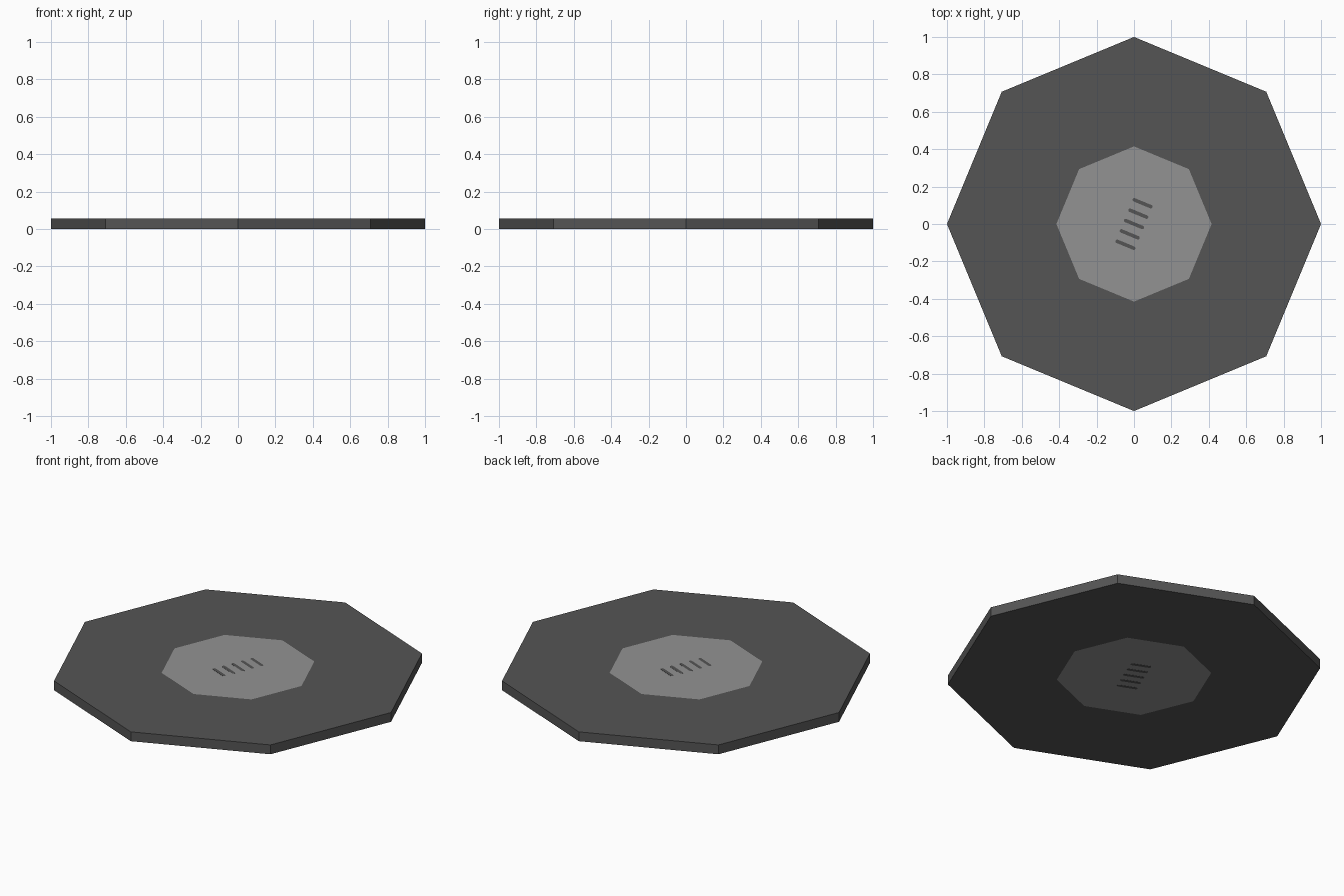
import bpy, bmesh
from math import cos, sin, pi, radians
from mathutils import Matrix, Vector

if "Cube" in bpy.data.objects:
    bpy.data.objects.remove(bpy.data.objects["Cube"])

H = 0.055      # plate thickness
R_OUT, R_IN = 1.0, 0.415
TILT = radians(-22.5)


def material(name, v):
    m = bpy.data.materials.new(name)
    m.diffuse_color = (v, v, v, 1)
    m.use_nodes = True
    m.node_tree.nodes["Principled BSDF"].inputs["Base Color"].default_value = m.diffuse_color
    return m


dark = material("dark_grey", 0.09)
light = material("mid_grey", 0.29)


def finish(name, bm, mat):
    bmesh.ops.recalc_face_normals(bm, faces=bm.faces)
    me = bpy.data.meshes.new(name)
    bm.to_mesh(me)
    bm.free()
    me.materials.append(mat)
    ob = bpy.data.objects.new(name, me)
    bpy.context.collection.objects.link(ob)
    return ob


def octagon(bm, r, z):
    return [bm.verts.new((r * cos(i * pi / 4), r * sin(i * pi / 4), z)) for i in range(8)]


def prism(name, outline, z0, z1, mat):
    bm = bmesh.new()
    lo = [bm.verts.new((x, y, z0)) for x, y in outline]
    hi = [bm.verts.new((x, y, z1)) for x, y in outline]
    bm.faces.new(lo[::-1])
    bm.faces.new(hi)
    n = len(outline)
    for i in range(n):
        j = (i + 1) % n
        bm.faces.new((lo[i], lo[j], hi[j], hi[i]))
    return finish(name, bm, mat)


# Outer octagonal plate with an octagonal opening
bm = bmesh.new()
loops = [octagon(bm, r, z) for r, z in ((R_OUT, 0), (R_OUT, H), (R_IN, H), (R_IN, 0))]
for k in range(4):
    a, b = loops[k], loops[(k + 1) % 4]
    for i in range(8):
        j = (i + 1) % 8
        bm.faces.new((a[i], a[j], b[j], b[i]))
finish("outer_plate", bm, dark)

# Flush centre panel
prism("centre_panel", [(R_IN * cos(i * pi / 4), R_IN * sin(i * pi / 4)) for i in range(8)],
      0, H, light)

# Five round-ended slot inlays, seen on both faces
half, rad = 0.048, 0.0095
capsule = []
for side, start in ((1, -pi / 2), (-1, pi / 2)):
    for i in range(7):
        a = start + i * pi / 6
        capsule.append(Vector((side * half + rad * cos(a), rad * sin(a))))
rot = Matrix.Rotation(TILT, 2)
for k in range(-2, 3):
    pts = [rot @ (p + Vector((0, k * 0.06))) for p in capsule]
    prism(f"slot_{k + 3}", [tuple(p) for p in pts], -0.0006, H + 0.0006, dark)
